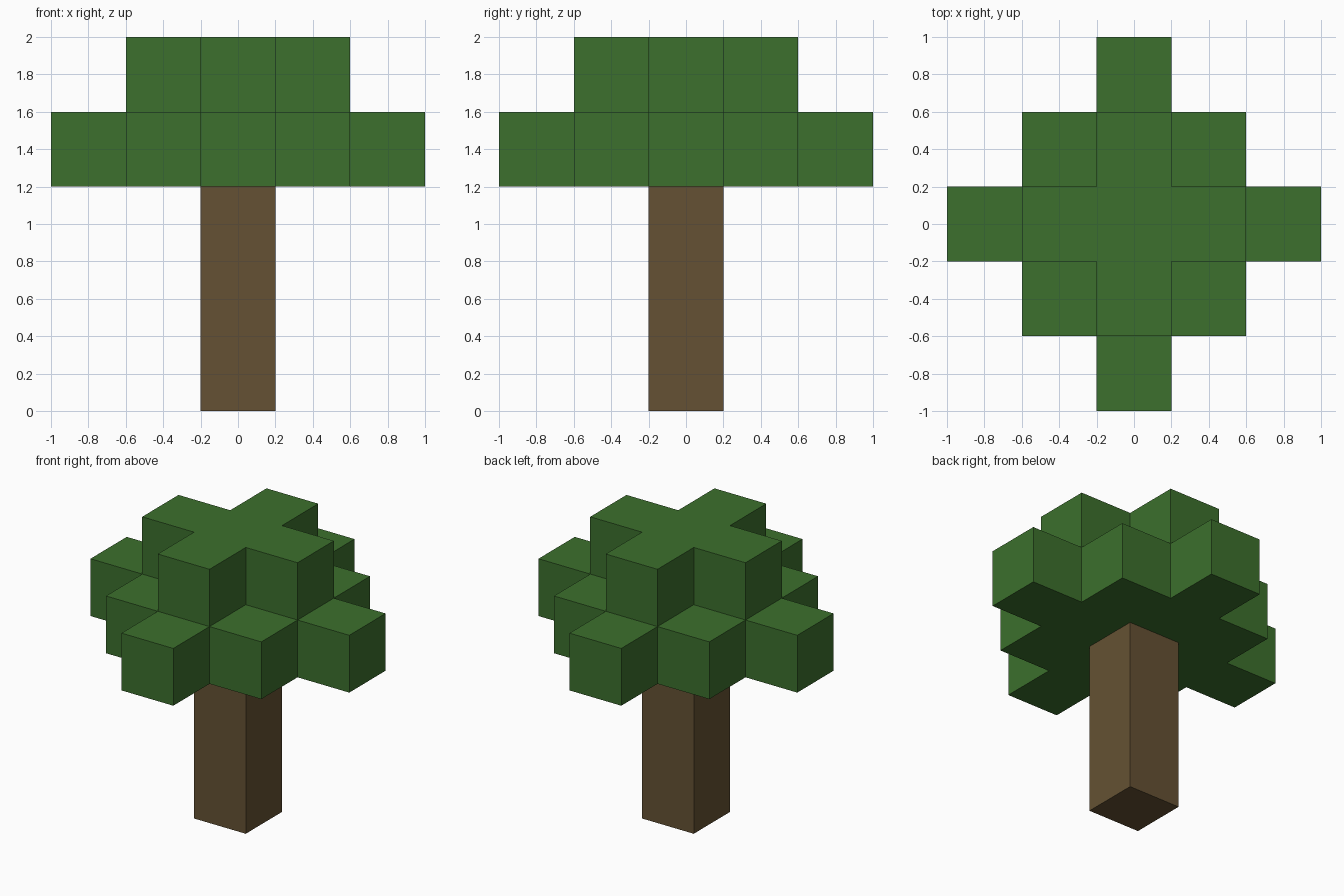
import bpy
import bmesh
import math
from mathutils import Vector

if "Cube" in bpy.data.objects:
    bpy.data.objects.remove(bpy.data.objects["Cube"], do_unlink=True)

BLOCK = 0.4          # edge length of one block
TRUNK_BLOCKS = 3     # trunk height in blocks


def make_material(name, color):
    mat = bpy.data.materials.new(name)
    mat.use_nodes = True
    mat.diffuse_color = color
    mat.node_tree.nodes["Principled BSDF"].inputs["Base Color"].default_value = color
    return mat


def diamond(radius, level):
    """Block cells of a stepped diamond layer."""
    span = range(-radius, radius + 1)
    return {(x, y, level) for x in span for y in span if abs(x) + abs(y) <= radius}


def block_shell(name, cells, solid, mat):
    """Outer skin of a set of blocks, leaving out faces touching other solid blocks."""
    bm = bmesh.new()
    for cell in sorted(cells):
        centre = Vector(cell) + Vector((0, 0, 0.5))
        for axis in range(3):
            for sign in (-1, 1):
                n, u, v = Vector(), Vector(), Vector()
                n[axis] = sign
                u[(axis + 1) % 3] = sign
                v[(axis + 2) % 3] = 1
                if tuple(int(c) for c in Vector(cell) + n) in solid:
                    continue
                corners = (-u - v, u - v, u + v, v - u)
                bm.faces.new([bm.verts.new((centre + (n + c) / 2) * BLOCK)
                              for c in corners])
    bmesh.ops.remove_doubles(bm, verts=bm.verts, dist=0.001)
    # Merge coplanar squares into clean flat faces
    bmesh.ops.dissolve_limit(bm, angle_limit=math.radians(1),
                             verts=bm.verts, edges=bm.edges)
    mesh = bpy.data.meshes.new(name)
    bm.to_mesh(mesh)
    bm.free()
    mesh.materials.append(mat)
    obj = bpy.data.objects.new(name, mesh)
    bpy.context.collection.objects.link(obj)
    return obj


bark = make_material("bark_brown", (0.130, 0.083, 0.033, 1))
leaf = make_material("leaf_green", (0.045, 0.162, 0.026, 1))

# Square trunk, and a canopy of a wide diamond layer under a small cross layer
trunk = {(0, 0, level) for level in range(TRUNK_BLOCKS)}
canopy = diamond(2, TRUNK_BLOCKS) | diamond(1, TRUNK_BLOCKS + 1)
solid = trunk | canopy

block_shell("trunk", trunk, solid, bark)
block_shell("canopy", canopy, solid, leaf)
